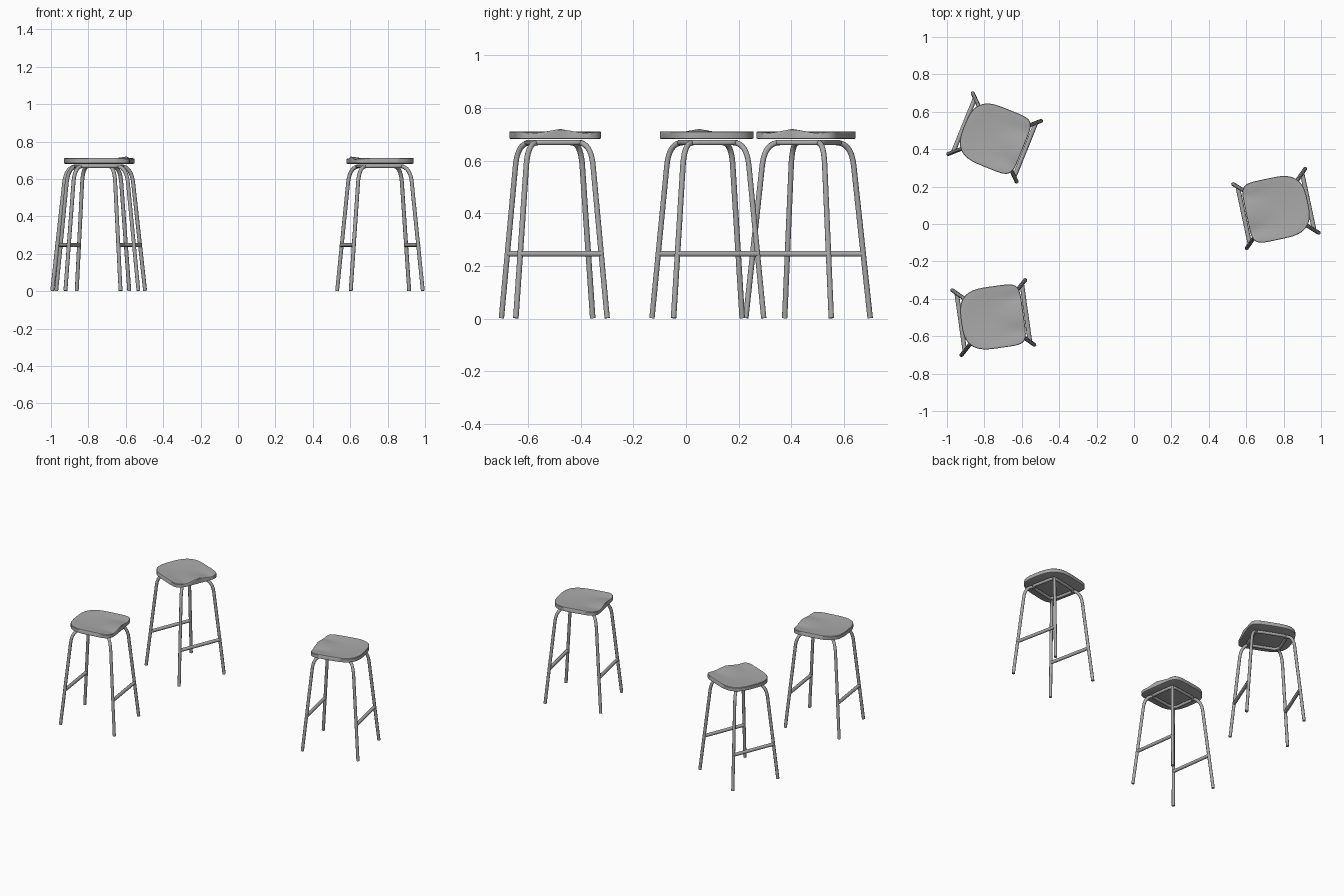
import bpy, bmesh
from math import cos, sin, pi, exp, radians
from mathutils import Vector, Matrix

cube = bpy.data.objects.get("Cube")
if cube:
    bpy.data.objects.remove(cube, do_unlink=True)

grey = bpy.data.materials.new("mid grey")
grey.use_nodes = True
grey.diffuse_color = (0.4, 0.4, 0.4, 1)
grey.node_tree.nodes["Principled BSDF"].inputs["Base Color"].default_value = grey.diffuse_color

SEGMENTS = 64


def outline(i):
    """Seat edge: square at the pommel side (-x), rounder on the other side."""
    t = 2 * pi * i / SEGMENTS
    c, s = cos(t), sin(t)
    power = 2 / 3.0 if c > 0 else 2 / 6.0
    x = abs(c) ** power * (0.174 if c > 0 else -0.162)
    y = 0.166 * abs(s) ** power * (1 if s > 0 else -1)
    return x, y


def saddle(x, y):
    """Top height: shallow dish, thigh hollows and a central pommel."""
    near = max(0, min(1, (0.02 - x) / 0.18)) ** 1.5
    dish = -0.007 * max(0, 1 - (x * x + y * y) / 0.026)
    pommel = 0.009 * exp(-(y / 0.045) ** 2) * near
    hollow = -0.007 * exp(-((abs(y) - 0.095) / 0.035) ** 2) * near
    return 0.711 + dish + pommel + hollow


def make_seat(place):
    bm = bmesh.new()
    rings = []
    # Underside, side wall, rounded lip, then rings towards the middle of the top
    for scale, z in ((0.96, 0.681), (1, 0.684), (1, None), (0.985, None)):
        ring = []
        for i in range(SEGMENTS):
            x, y = (scale * v for v in outline(i))
            h = z if z else saddle(x, y) - (0.003 if scale == 1 else 0)
            ring.append(bm.verts.new((x, y, h)))
        rings.append(ring)
    for k in range(11, 0, -1):
        ring = []
        for i in range(SEGMENTS):
            x, y = (k / 12 * v for v in outline(i))
            ring.append(bm.verts.new((x, y, saddle(x, y))))
        rings.append(ring)
    for low, high in zip(rings, rings[1:]):
        for i in range(SEGMENTS):
            j = (i + 1) % SEGMENTS
            bm.faces.new((low[i], low[j], high[j], high[i]))
    bm.faces.new(rings[0][::-1])
    bm.faces.new(rings[-1])
    mesh = bpy.data.meshes.new("seat")
    bm.to_mesh(mesh)
    bm.free()
    finish(bpy.data.objects.new("seat", mesh), place)


def finish(obj, place):
    bpy.context.collection.objects.link(obj)
    obj.data.materials.append(grey)
    obj.matrix_world = place
    bpy.ops.object.select_all(action='DESELECT')
    obj.select_set(True)
    bpy.context.view_layer.objects.active = obj
    if obj.type == 'CURVE':
        bpy.ops.object.convert(target='MESH')
    bpy.ops.object.shade_smooth_by_angle(angle=radians(40))


def tube(name, points, radius, place, closed=False):
    curve = bpy.data.curves.new(name, 'CURVE')
    curve.dimensions = '3D'
    curve.bevel_depth = radius
    curve.bevel_resolution = 3
    curve.use_fill_caps = True
    spline = curve.splines.new('POLY')
    spline.points.add(len(points) - 1)
    for p, co in zip(spline.points, points):
        p.co = (*co, 1)
    spline.use_cyclic_u = closed
    finish(bpy.data.objects.new(name, curve), place)


def bend(a, b, c, steps=10):
    """Smooth corner from a to c around b."""
    a, b, c = Vector(a), Vector(b), Vector(c)
    ts = [i / steps for i in range(steps + 1)]
    return [a * (1 - t) ** 2 + b * 2 * t * (1 - t) + c * t * t for t in ts]


def make_stool(x, y, angle):
    place = Matrix.Translation((x, y, 0)) @ Matrix.Rotation(radians(angle), 4, 'Z')
    make_seat(place)

    # Four splayed legs that curl in under the seat
    for sx in (-1, 1):
        for sy in (-1, 1):
            path = [Vector((sx * 0.197, sy * 0.175, 0.002))]
            path += bend((sx * 0.147, sy * 0.128, 0.58),
                         (sx * 0.139, sy * 0.121, 0.668),
                         (sx * 0.092, sy * 0.078, 0.668))
            tube("leg", path, 0.0105, place)

    # Rounded frame joining the leg tops
    frame = []
    for sx, sy in ((1, 1), (-1, 1), (-1, -1), (1, -1)):
        ends = [(sx * 0.108, sy * 0.06, 0.668), (sx * 0.075, sy * 0.093, 0.668)]
        if sx * sy < 0:
            ends.reverse()
        frame += bend(ends[0], (sx * 0.108, sy * 0.093, 0.668), ends[1], 5)
    tube("seat_frame", frame, 0.0105, place, closed=True)

    # Foot rails on two opposite sides
    for sx in (-1, 1):
        tube("foot_rail", [(sx * 0.176, -0.157, 0.246), (sx * 0.176, 0.157, 0.246)],
             0.0118, place)


make_stool(0.759, 0.083, 12)
make_stool(-0.745, 0.463, 158)
make_stool(-0.752, -0.5, 188)
